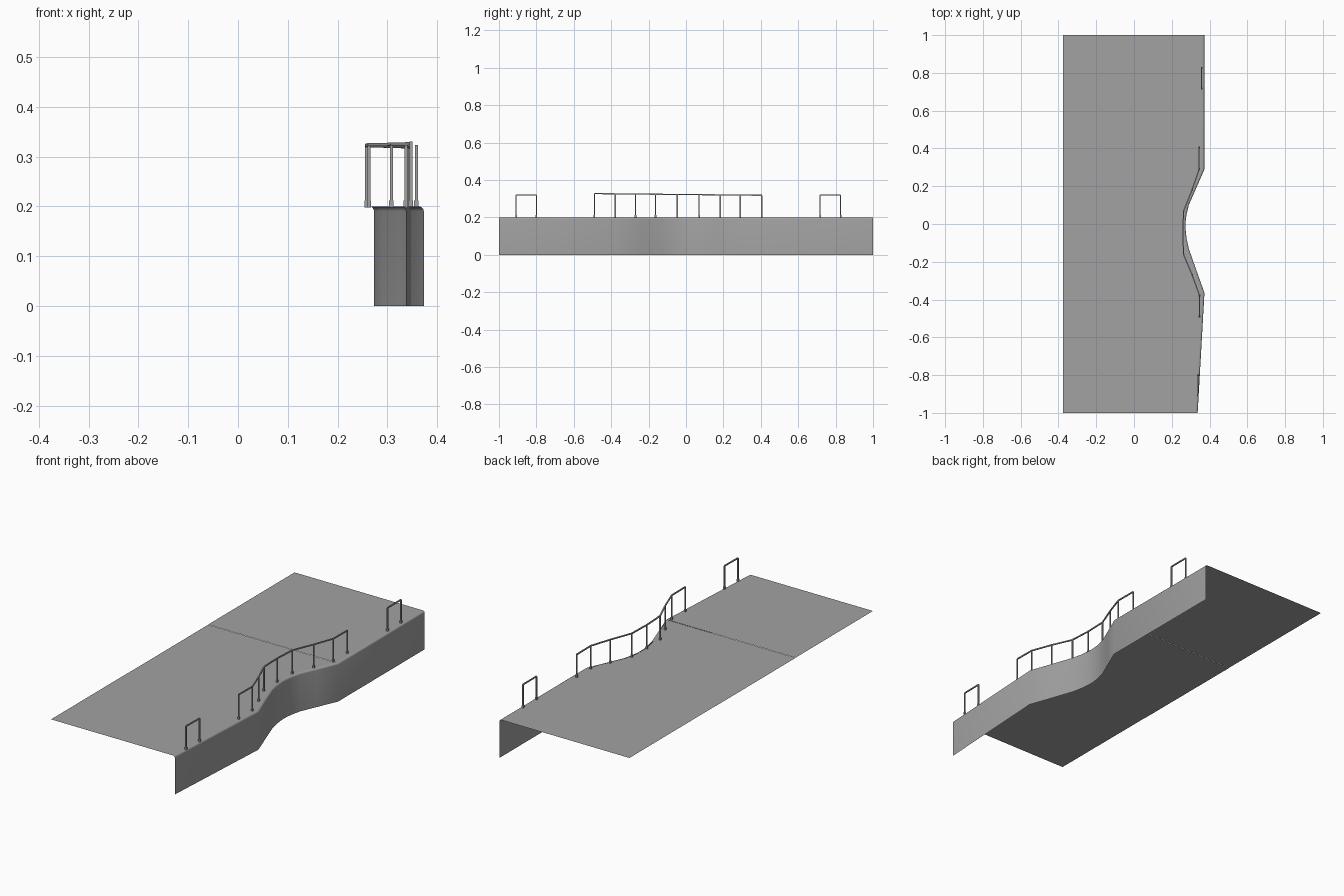
import bpy, bmesh, math
from mathutils import Vector

cube = bpy.data.objects.get("Cube")
if cube:
    bpy.data.objects.remove(cube, do_unlink=True)

concrete = bpy.data.materials.new("concrete_grey")
concrete.use_nodes = True
GREY = (0.36, 0.36, 0.36, 1)
concrete.diffuse_color = GREY
concrete.node_tree.nodes["Principled BSDF"].inputs["Base Color"].default_value = GREY

BACK, TOP, LIP = -0.375, 0.2, 0.01
# Quay edge from front to rear, with the recessed bay in the middle
EDGE = [(0.337, -1), (0.373, -0.365), (0.325, -0.23), (0.29, -0.13),
        (0.279, -0.08), (0.273, -0.03), (0.273, 0.01), (0.278, 0.05),
        (0.29, 0.1), (0.325, 0.18), (0.373, 0.29), (0.373, 1)]


def finish(name, bm, smooth=False):
    me = bpy.data.meshes.new(name)
    bm.to_mesh(me)
    bm.free()
    me.materials.append(concrete)
    ob = bpy.data.objects.new(name, me)
    bpy.context.collection.objects.link(ob)
    if smooth:
        bpy.ops.object.select_all(action='DESELECT')
        ob.select_set(True)
        bpy.context.view_layer.objects.active = ob
        bpy.ops.object.shade_smooth_by_angle(angle=math.radians(40))
    return ob


def sheet(name, rows, smooth=False):
    """Skin a grid of points."""
    bm = bmesh.new()
    grid = [[bm.verts.new(p) for p in row] for row in rows]
    for a, b in zip(grid, grid[1:]):
        for i in range(len(a) - 1):
            bm.faces.new((a[i], b[i], b[i + 1], a[i + 1]))
    return finish(name, bm, smooth)


# Wall with a rounded top lip
profile = [(0, 0)]
for k in range(6):
    a = math.pi / 2 * k / 5
    profile.append((LIP * (math.cos(a) - 1), TOP - LIP + LIP * math.sin(a)))
sheet("quay_wall", [[(x + dx, y, z) for dx, z in profile] for x, y in EDGE], True)

# Deck in three panels, split where the bay begins and ends
for name, first, last, z in (("front_deck", 0, 1, TOP),
                             ("bay_deck", 1, 10, TOP - 0.001),
                             ("rear_deck", 10, 11, TOP)):
    sheet(name, [[(x - LIP, y, z), (BACK, y, z)] for x, y in EDGE[first:last + 1]])


def bar(bm, p, q, width):
    """Square bar between two points."""
    p, q = Vector(p), Vector(q)
    d = q - p
    m = d.to_track_quat('Z', 'Y').to_matrix().to_4x4()
    m.translation = (p + q) / 2
    geom = bmesh.ops.create_cube(bm, size=1)["verts"]
    for v in geom:
        v.co = m @ Vector((v.co.x * width, v.co.y * width, v.co.z * d.length))


def railing(name, posts, z0, z1):
    bm = bmesh.new()
    tops = []
    for i, (x, y) in enumerate(posts):
        z = z0 + (z1 - z0) * i / (len(posts) - 1)
        bar(bm, (x, y, TOP - 0.002), (x, y, z), 0.006)
        bar(bm, (x, y, TOP - 0.002), (x, y, TOP + 0.012), 0.009)
        tops.append((x, y, z))
    for a, b in zip(tops, tops[1:]):
        bar(bm, a, b, 0.006)
    finish(name, bm)


# Safety railing round the bay, and a short hoop near each end
railing("bay_railing", [(0.347, -0.49), (0.347, -0.378), (0.308, -0.27),
                        (0.263, -0.163), (0.258, -0.047), (0.263, 0.07),
                        (0.308, 0.183), (0.345, 0.29), (0.345, 0.405)], 0.327, 0.318)
railing("front_hoop", [(0.337, -0.908), (0.339, -0.8)], 0.32, 0.32)
railing("rear_hoop", [(0.358, 0.717), (0.358, 0.827)], 0.32, 0.32)
